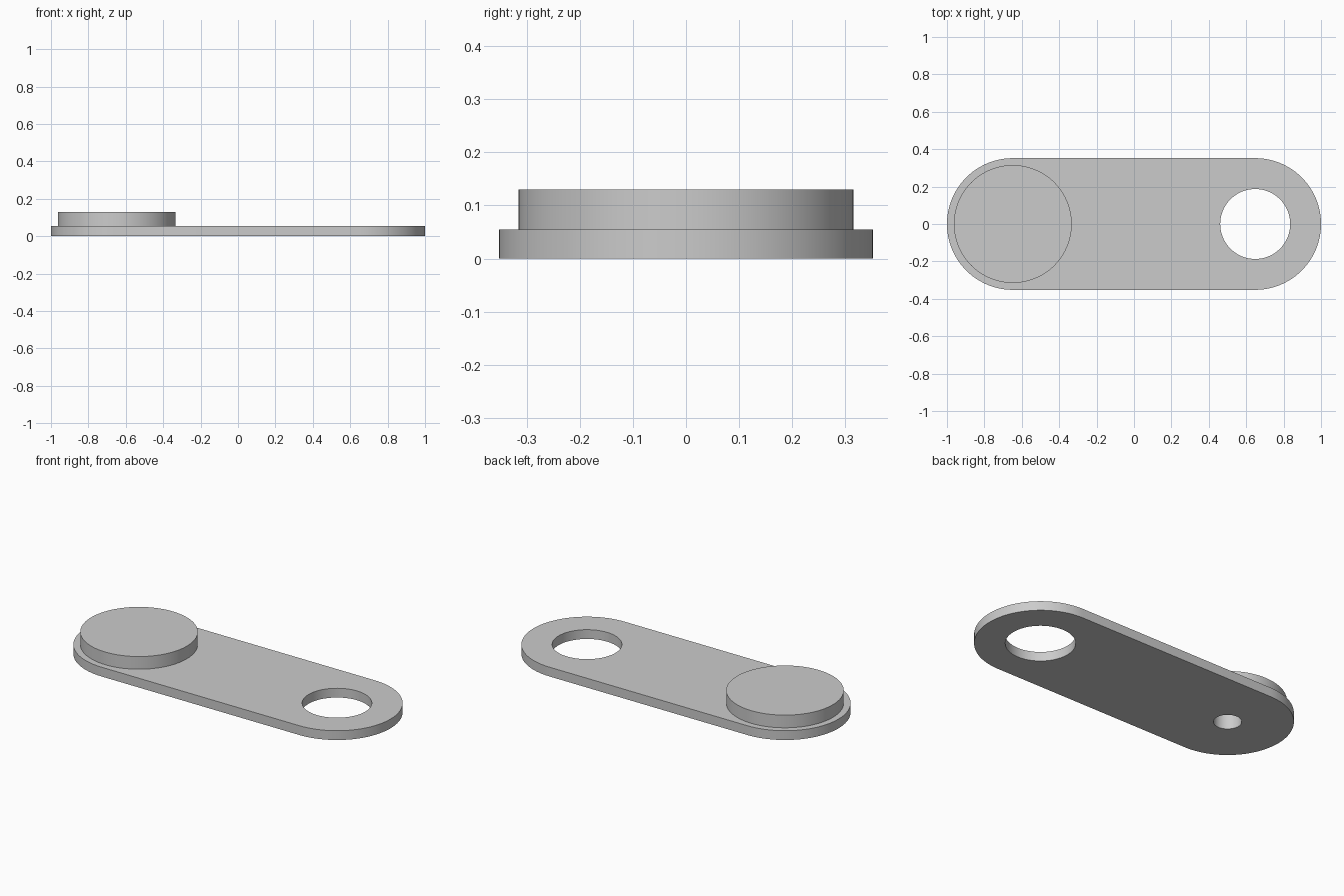
import bpy
import bmesh
from math import pi, sin, cos, radians

cube = bpy.data.objects.get("Cube")
if cube:
    bpy.data.objects.remove(cube, do_unlink=True)

LENGTH, WIDTH = 2.0, 0.704
PLATE_TOP, BOSS_TOP, PIN_TOP = 0.055, 0.13, 0.105
END_R = WIDTH / 2
END_X = LENGTH / 2 - END_R
SEGMENTS = 96

grey = bpy.data.materials.new("plain grey")
grey.use_nodes = True
colour = (0.6, 0.6, 0.6, 1)
grey.diffuse_color = colour
grey.node_tree.nodes["Principled BSDF"].inputs["Base Color"].default_value = colour


def prism(name, outline, z0, z1):
    """Extrude a closed outline straight up from z0 to z1."""
    bm = bmesh.new()
    base = bm.faces.new([bm.verts.new((x, y, z0)) for x, y in outline])
    top = bmesh.ops.extrude_face_region(bm, geom=[base])["geom"]
    verts = [v for v in top if isinstance(v, bmesh.types.BMVert)]
    bmesh.ops.translate(bm, verts=verts, vec=(0, 0, z1 - z0))
    bmesh.ops.recalc_face_normals(bm, faces=bm.faces)
    mesh = bpy.data.meshes.new(name)
    bm.to_mesh(mesh)
    bm.free()
    mesh.materials.append(grey)
    obj = bpy.data.objects.new(name, mesh)
    bpy.context.collection.objects.link(obj)
    return obj


def arc(cx, r, start, sweep, steps):
    angles = [start + sweep * i / steps for i in range(steps + 1)]
    return [(cx + r * cos(a), r * sin(a)) for a in angles]


def disc(name, cx, r, z0, z1):
    return prism(name, arc(cx, r, 0, 2 * pi, SEGMENTS)[:-1], z0, z1)


def combine(target, tool, operation):
    mod = target.modifiers.new(tool.name, "BOOLEAN")
    mod.operation, mod.object, mod.solver = operation, tool, "EXACT"
    bpy.ops.object.modifier_apply(modifier=mod.name)
    bpy.data.objects.remove(tool, do_unlink=True)


# Flat link plate with two round ends
half = SEGMENTS // 2
outline = arc(END_X, END_R, -pi / 2, pi, half) + arc(-END_X, END_R, pi / 2, pi, half)
plate = prism("link_plate", outline, 0, PLATE_TOP)
bpy.context.view_layer.objects.active = plate
plate.select_set(True)

# Raised round boss, through hole, and blind pin hole under the boss
combine(plate, disc("boss", -END_X, 0.315, PLATE_TOP / 2, BOSS_TOP), "UNION")
combine(plate, disc("through_hole", END_X, 0.187, -0.1, 0.2), "DIFFERENCE")
combine(plate, disc("pin_hole", -END_X, 0.075, -0.1, PIN_TOP), "DIFFERENCE")

bpy.ops.object.shade_smooth_by_angle(angle=radians(30))
